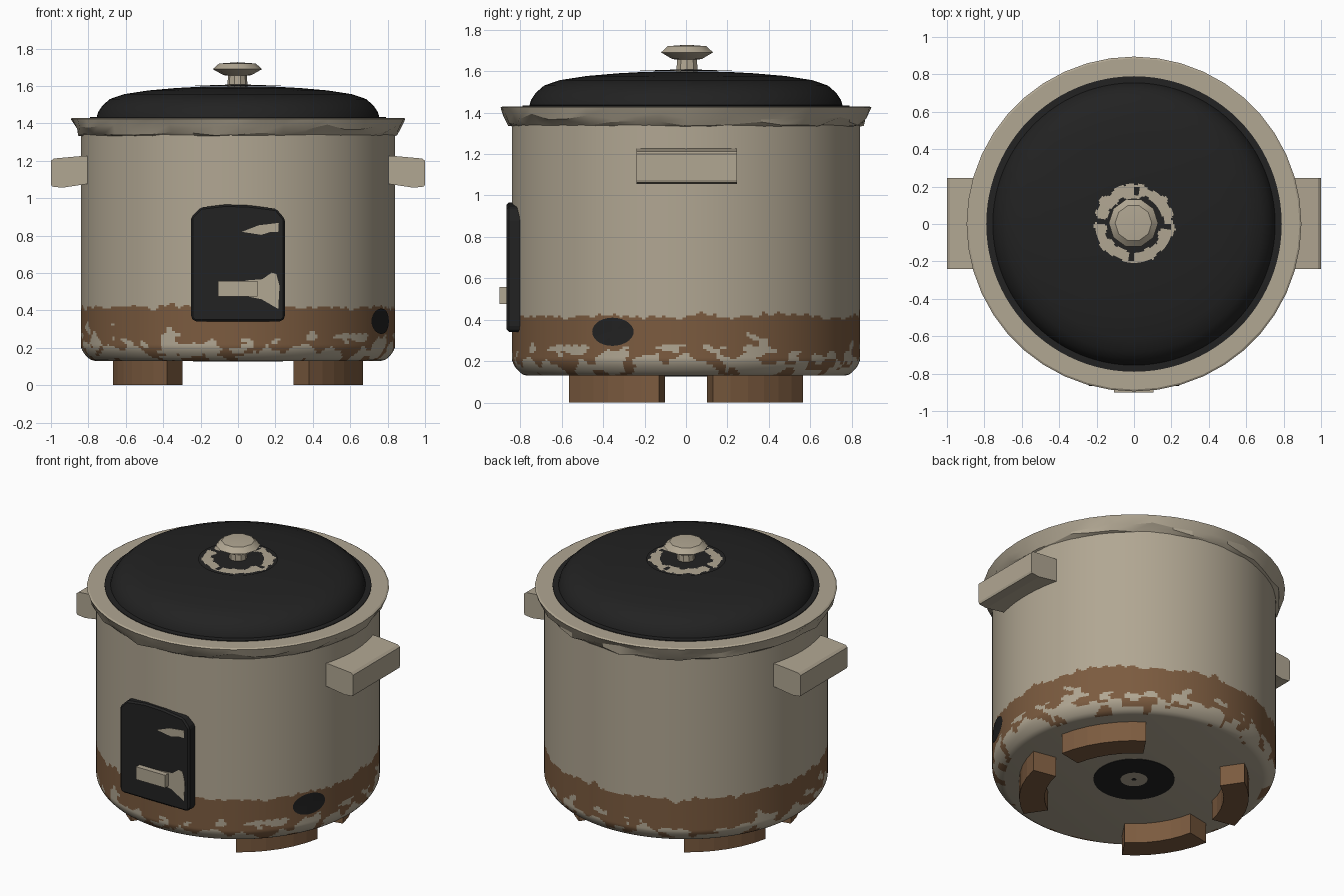
import bpy, bmesh, math, random
from math import sin, cos, pi, atan2, radians
from mathutils import Vector, noise

random.seed(4)
cube = bpy.data.objects.get("Cube")
if cube:
    bpy.data.objects.remove(cube, do_unlink=True)


def material(name, color):
    m = bpy.data.materials.new(name)
    m.use_nodes = True
    m.diffuse_color = (*color, 1)
    m.node_tree.nodes["Principled BSDF"].inputs["Base Color"].default_value = (*color, 1)
    return m


BEIGE = material("warm beige", (0.44, 0.385, 0.29))
BROWN = material("rust brown", (0.20, 0.105, 0.05))
BLACK = material("soft black", (0.016, 0.016, 0.016))


def finish(name, bm, mats, smooth=None):
    """Turn a bmesh into a named object."""
    bmesh.ops.remove_doubles(bm, verts=bm.verts, dist=1e-5)
    bmesh.ops.recalc_face_normals(bm, faces=bm.faces)
    me = bpy.data.meshes.new(name)
    bm.to_mesh(me)
    bm.free()
    for m in mats:
        me.materials.append(m)
    ob = bpy.data.objects.new(name, me)
    bpy.context.collection.objects.link(ob)
    if smooth:
        bpy.ops.object.select_all(action="DESELECT")
        ob.select_set(True)
        bpy.context.view_layer.objects.active = ob
        bpy.ops.object.shade_smooth_by_angle(angle=radians(smooth))
    return ob


def lathe(name, profile, segs, mats, paint=None, jitter=None, smooth=35):
    """Spin a (radius, height) profile; paint(angle, r, z) picks the material."""
    bm = bmesh.new()
    rings = []
    for i, (r0, z0) in enumerate(profile):
        ring = []
        for s in range(segs):
            a = 2 * pi * s / segs
            r, z = jitter(i, r0, z0) if jitter else (r0, z0)
            ring.append(bm.verts.new((r * cos(a), r * sin(a), z)))
        rings.append(ring)
    for i in range(len(rings) - 1):
        r = (profile[i][0] + profile[i + 1][0]) / 2
        z = (profile[i][1] + profile[i + 1][1]) / 2
        for s in range(segs):
            t = (s + 1) % segs
            f = bm.faces.new((rings[i][s], rings[i][t], rings[i + 1][t], rings[i + 1][s]))
            if paint:
                f.material_index = paint(2 * pi * (s + 0.5) / segs, r, z)
    return finish(name, bm, mats, smooth)


def prism(name, outline, vec, mat, bevel=0):
    """Extrude a 3D outline along vec."""
    bm = bmesh.new()
    face = bm.faces.new([bm.verts.new(p) for p in outline])
    new = bmesh.ops.extrude_face_region(bm, geom=[face])["geom"]
    bmesh.ops.translate(bm, vec=vec, verts=[v for v in new if isinstance(v, bmesh.types.BMVert)])
    ob = finish(name, bm, [mat])
    if bevel:
        mod = ob.modifiers.new("soft edges", "BEVEL")
        mod.width = bevel
        mod.segments = 1
    return ob


# Pot body: a fine band at the foot carries the ragged rust stain
def rust(a, r, z):
    if r < 0.76 or z > 0.5:
        return 0
    p = Vector((cos(a), sin(a), 0))
    top = 0.415 + 0.03 * noise.noise(p * 5) + 0.03 * noise.noise(p * 17)
    if z > top:
        return 0
    q = Vector((p.x * 8, p.y * 8, z * 17))
    blotch = noise.noise(q) + 0.4 * noise.noise(q * 2.3)
    worn = 0.75 - abs(z - 0.15) * 6.3
    return 0 if blotch + worn > 0.34 else 1


body_profile = [(0, 0.13), (0.765, 0.13), (0.785, 0.135), (0.80, 0.145),
                (0.812, 0.157), (0.823, 0.17), (0.832, 0.185), (0.838, 0.2)]
body_profile += [(0.84, 0.21 + 0.01 * k) for k in range(28)]
body_profile += [(0.84, 1.34)]
lathe("pot_body", body_profile, 320, [BEIGE, BROWN], rust)


# Dented, flared rim
def dent(i, r, z):
    if i == 1:
        return r + random.uniform(-0.014, 0.012), z + random.uniform(-0.012, 0.015)
    if i == 2:
        return r + random.uniform(-0.012, 0.01), z + random.uniform(-0.015, 0.015)
    return r, z


lathe("flared_rim", [(0.835, 1.332), (0.858, 1.345), (0.875, 1.38), (0.895, 1.424),
                     (0.885, 1.43), (0.74, 1.43)], 44, [BEIGE], jitter=dent, smooth=22)

# Lid with its seating ring
lathe("lid", [(0.79, 1.428), (0.79, 1.434), (0.755, 1.435), (0.748, 1.46), (0.725, 1.495),
              (0.685, 1.53), (0.61, 1.556), (0.48, 1.576), (0.33, 1.589), (0.2, 1.596),
              (0, 1.599)], 96, [BLACK], smooth=50)


# Worn plate under the knob
def worn_plate(a, r, z):
    p = Vector((cos(a), sin(a), 0))
    edge = 0.212 + 0.025 * noise.noise(p * 4)
    notch = abs(sin(2 * a + 0.15)) < 0.2 and 0.15 < r < 0.2
    inner = r < 0.15 + 0.025 * noise.noise(p * 3.5 + Vector((3, 1, 2)))
    return 1 if r > edge or notch or inner else 0


lathe("knob_plate", [(0.235 - 0.009 * k, 1.601 + 0.0003 * k) for k in range(26)],
      120, [BEIGE, BLACK], worn_plate)

# Faceted knob
knob = lathe("lid_knob", [(0, 1.59), (0.055, 1.59), (0.05, 1.655), (0.075, 1.658),
                          (0.132, 1.69), (0.098, 1.72), (0, 1.727)], 10, [BEIGE], smooth=25)
knob.location = (-0.003, 0.005, 0)

# Side handles
for side, label in ((1, "left"), (-1, "right")):
    section = [(0.78, 1.08), (0.94, 1.056), (0.995, 1.062), (1.0, 1.075),
               (1.0, 1.2), (0.985, 1.212), (0.83, 1.226), (0.78, 1.226)]
    prism(label + "_handle", [(side * x, -0.24, z) for x, z in section], (0, 0.485, 0), BEIGE)

# Curved feet
for sx, sy, label in ((1, -1, "front_left"), (-1, -1, "front_right"),
                      (1, 1, "back_left"), (-1, 1, "back_right")):
    angles = [radians(11 + 7.5 * k) for k in range(7)]
    arc = [(0.68, a) for a in angles] + [(0.53, a) for a in reversed(angles)]
    prism(label + "_foot", [(sx * r * cos(a), sy * r * sin(a), 0) for r, a in arc],
          (0, 0, 0.14), BROWN)

# Underside disc
lathe("underside_disc", [(0.24, 0.131), (0.24, 0.127), (0.08, 0.127), (0.015, 0.127), (0, 0.127)],
      48, [BEIGE, BLACK], lambda a, r, z: 0 if 0.015 < r < 0.08 else 1)

# Control panel, lever and worn paint
panel = [(-0.25, 0.36), (-0.235, 0.342), (0.235, 0.342), (0.25, 0.36), (0.25, 0.89),
         (0.205, 0.943), (0.06, 0.962), (-0.07, 0.966), (-0.2, 0.95), (-0.25, 0.9)]
prism("control_panel", [(x, -0.865, z) for x, z in panel], (0, 0.08, 0), BLACK, 0.01)
lever = [(-0.108, 0.475), (0.104, 0.475), (0.104, 0.558), (-0.108, 0.558)]
prism("control_lever", [(x, -0.9, z) for x, z in lever], (0, 0.04, 0), BEIGE)
chips = {"upper_paint_chip": [(0.02, 0.82), (0.125, 0.804), (0.175, 0.82), (0.215, 0.818),
                              (0.218, 0.868), (0.11, 0.855)],
         "lower_paint_chip": [(0.05, 0.475), (0.125, 0.46), (0.215, 0.408), (0.222, 0.53),
                              (0.205, 0.595), (0.18, 0.602), (0.13, 0.567), (0.04, 0.56)]}
for name, outline in chips.items():
    prism(name, [(x, -0.867, z) for x, z in outline], (0, 0.004, 0), BEIGE)

# Dark oval on the lower side wall
bm = bmesh.new()
centre = atan2(-0.35, 0.755)


def on_wall(u, v):
    a = centre + u / 0.84
    return bm.verts.new((0.845 * cos(a), 0.845 * sin(a), 0.342 + v))


hub = on_wall(0, 0)
loop = [on_wall(0.11 * cos(2 * pi * k / 28), 0.068 * sin(2 * pi * k / 28)) for k in range(28)]
for k in range(28):
    bm.faces.new((hub, loop[k], loop[(k + 1) % 28]))
finish("side_oval", bm, [BLACK], 30)
